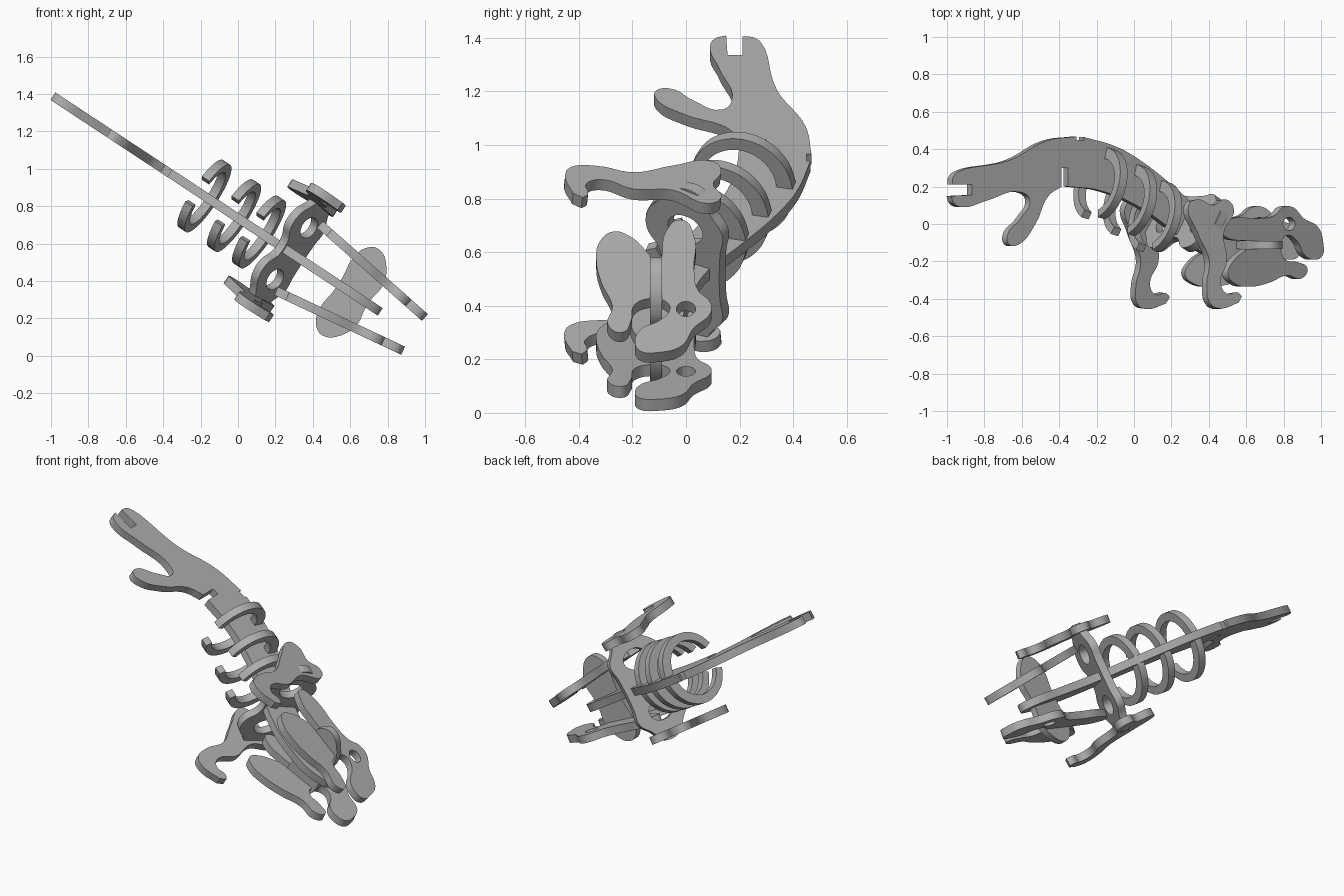
import bpy
from math import sin, cos, radians
from mathutils import Matrix, Vector

cube = bpy.data.objects.get("Cube")
if cube:
    bpy.data.objects.remove(cube)

grey = bpy.data.materials.new("plain_grey")
grey.use_nodes = True
COLOUR = (0.42, 0.42, 0.42, 1)
grey.diffuse_color = COLOUR
grey.node_tree.nodes["Principled BSDF"].inputs["Base Color"].default_value = COLOUR

# Tilted frame of the skeleton: U along the spine plate, Y across, W its normal
U = Vector((0.835, 0, -0.55))
Y = Vector((0, 1, 0))
W = Vector((0.55, 0, 0.835))
MID = 0.615


def at(u, y, w):
    return U * u + Y * y + W * (MID + w)


def add_loop(curve, pts):
    """Closed smooth outline; a third value marks a sharp corner."""
    s = curve.splines.new("BEZIER")
    s.bezier_points.add(len(pts) - 1)
    s.use_cyclic_u = True
    s.resolution_u = 6
    for bp, p in zip(s.bezier_points, pts):
        bp.co = (p[0], p[1], 0)
        kind = "VECTOR" if len(p) > 2 else "AUTO"
        bp.handle_left_type = bp.handle_right_type = kind


def plate(name, loops, origin, e1, e2, half=0.024):
    """Flat cut sheet with the given outline and hole loops."""
    curve = bpy.data.curves.new(name, "CURVE")
    curve.dimensions = "2D"
    curve.fill_mode = "BOTH"
    curve.extrude = half
    for pts in loops:
        add_loop(curve, pts)
    e1, e2 = e1.normalized(), e2.normalized()
    m = Matrix((e1, e2, e1.cross(e2))).transposed().to_4x4()
    m.translation = origin
    obj = bpy.data.objects.new(name, curve)
    bpy.context.collection.objects.link(obj)
    obj.matrix_world = m
    bpy.ops.object.select_all(action="DESELECT")
    obj.select_set(True)
    bpy.context.view_layer.objects.active = obj
    bpy.ops.object.convert(target="MESH")
    obj = bpy.context.object
    obj.data.materials.clear()
    obj.data.materials.append(grey)
    bpy.ops.object.shade_smooth_by_angle(angle=radians(35))
    return obj


def remap(pts, start, scale):
    return [((p[0] - start) * scale, *p[1:]) for p in pts]


def oval(cx, cy, rx, ry, n=8):
    return [(cx + rx * cos(radians(360 * i / n)), cy + ry * sin(radians(360 * i / n)))
            for i in range(n)]


# Spine plate with tail, prong, slots and neck
spine = [
    (-0.99, 0.15), (-0.985, 0.21, 1), (-0.88, 0.21, 1), (-0.88, 0.155, 1), (-0.99, 0.15, 1),
    (-0.975, 0.11), (-0.93, 0.09), (-0.8, 0.125), (-0.62, 0.17), (-0.57, 0.13), (-0.62, 0.03),
    (-0.69, -0.06), (-0.68, -0.11), (-0.63, -0.11), (-0.54, 0), (-0.47, 0.15),
    (-0.4, 0.2, 1), (-0.4, 0.3, 1), (-0.365, 0.3, 1), (-0.365, 0.2, 1),
    (-0.2, 0.18), (0, 0.1), (0.15, 0), (0.3, -0.12), (0.5, -0.2), (0.7, -0.19),
    (0.76, -0.13), (0.72, -0.05), (0.55, 0), (0.36, 0.07), (0.2, 0.2), (0.05, 0.32),
    (-0.1, 0.41), (-0.28, 0.465, 1), (-0.28, 0.45, 1), (-0.32, 0.45, 1), (-0.32, 0.468, 1),
    (-0.48, 0.445), (-0.68, 0.34), (-0.95, 0.28), (-0.98, 0.25)]
spine = spine[1:]
plate("spine_plate", [remap(spine, 0.338, 1 / 0.835)], at(0, 0, 0), U, Y)

# Three open ribs straddling the spine
angles = [-158 + 316 * i / 16 for i in range(17)]
for i, (u, y) in enumerate([(-0.62, 0.21), (-0.43, 0.12), (-0.27, 0.035)]):
    outer, inner = [], []
    for t in angles:
        r = radians(t)
        band = 0.062 - 0.02 * abs(t) / 158
        outer.append((0.2 * cos(r), 0.215 * sin(r)))
        inner.append(((0.2 - band) * cos(r), (0.215 - band) * sin(r)))
    for arc in (outer, inner):
        arc[0], arc[-1] = (*arc[0], 1), (*arc[-1], 1)
    plate(f"rib_{i + 1}", [outer + inner[::-1]], at(u, y, 0), U * 0.25 + Y * 0.97, W)

# Cross piece with two round openings carrying the legs
half_arch = [(0.16, 0.1), (0.17, 0.19), (0.12, 0.26), (0.07, 0.335), (-0.03, 0.335),
             (-0.09, 0.27), (-0.15, 0.2), (-0.155, 0.12), (-0.1, 0.04)]
arch = half_arch + [(a, -w) for a, w in reversed(half_arch)]
holes = [oval(0.01, s * 0.165, 0.075, 0.06) for s in (1, -1)]
plate("hip_arch", [arch] + holes, at(-0.085, 0, 0), U * 0.5 + Y * 0.866, W)

# Skull side plates and legs, mirrored across the spine plate
skull = [
    (0.43, -0.02), (0.5, 0.03), (0.64, 0.03), (0.73, 0.045), (0.78, 0.09), (0.83, 0.09),
    (0.89, 0.03), (0.97, -0.02), (0.995, -0.1), (0.99, -0.17), (0.94, -0.19), (0.89, -0.16),
    (0.86, -0.1), (0.81, -0.06), (0.775, -0.08), (0.765, -0.13), (0.79, -0.19), (0.86, -0.205),
    (0.91, -0.24), (0.88, -0.29), (0.8, -0.275), (0.7, -0.315), (0.6, -0.335), (0.52, -0.32),
    (0.48, -0.27), (0.5, -0.21), (0.58, -0.135, 1), (0.74, -0.135, 1), (0.74, -0.09, 1),
    (0.58, -0.09, 1), (0.47, -0.07)]
eye = oval(0.81, 0, 0.032, 0.035)
leg = [
    (0.29, 0.1), (0.34, 0.13), (0.42, 0.1), (0.49, 0.13), (0.53, 0.08), (0.47, -0.05),
    (0.48, -0.2), (0.44, -0.32), (0.47, -0.375), (0.53, -0.37), (0.55, -0.39, 1),
    (0.53, -0.425, 1), (0.43, -0.455), (0.38, -0.43), (0.365, -0.33), (0.385, -0.2),
    (0.33, -0.05)]
for side, s in (("left", 1), ("right", -1)):
    plate(f"skull_{side}", [remap(skull, 0.42, 1.32), remap(eye, 0.42, 1.32)],
          at(-0.034, 0, s * 0.215), U * 0.75 - W * (s * 0.108), Y)
    plate(f"leg_{side}", [remap(leg, 0.517, 1 / 0.835)],
          at(0, 0, s * 0.315), U, Y - W * (s * 0.09))

# Lobed spreader joining the skull plates
half_lobe = [(0.235, 0.05), (0.225, 0.16), (0.26, 0.25), (0.32, 0.275), (0.4, 0.22),
             (0.44, 0.12), (0.43, 0.04)]
spreader = half_lobe + [(u, -w) for u, w in reversed(half_lobe)]
plate("jaw_spreader", [spreader], at(0, -0.112, 0), U, W, 0.022)
